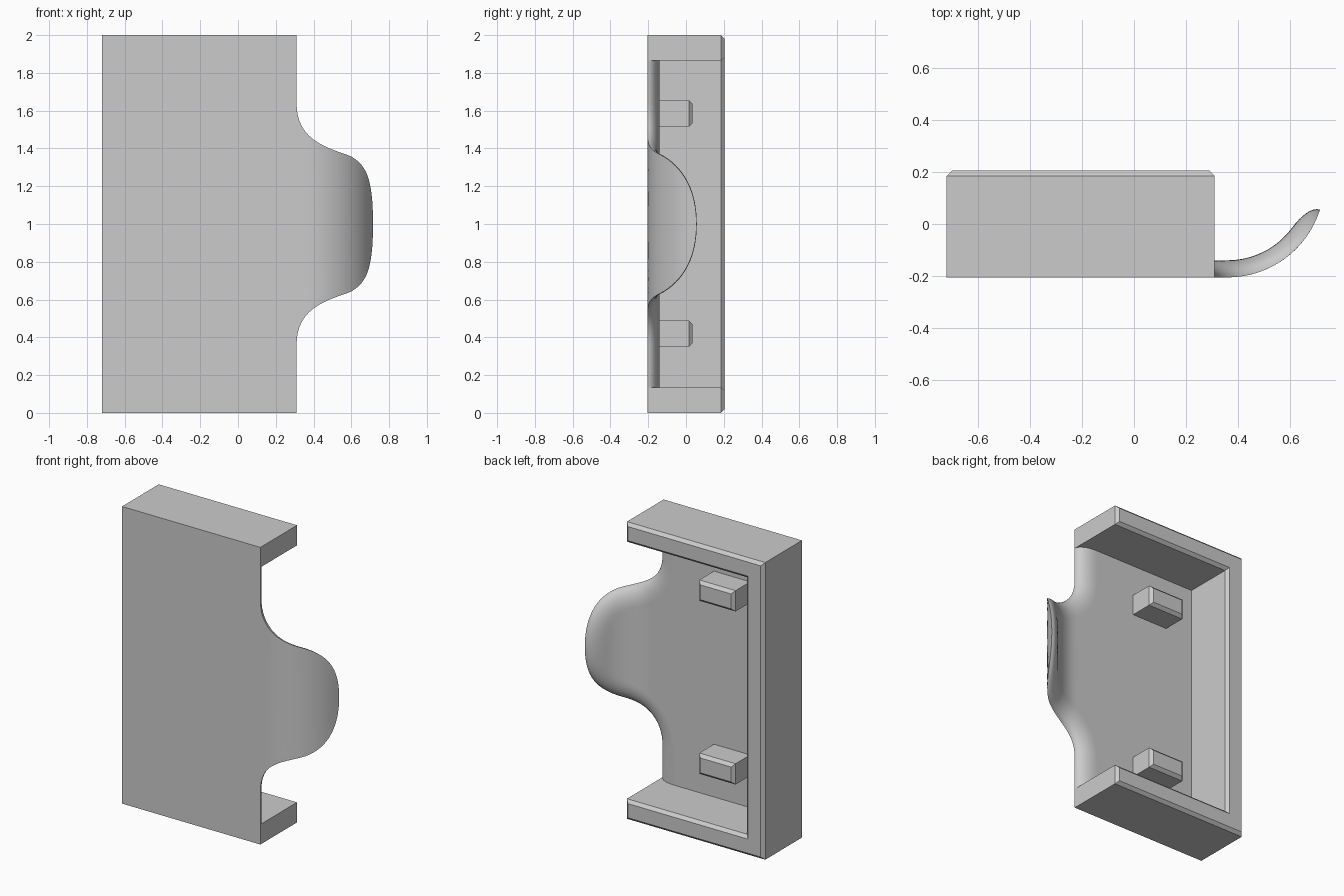
import bpy, bmesh, math
from mathutils import Vector
from mathutils.geometry import interpolate_bezier

cube = bpy.data.objects.get("Cube")
if cube:
    bpy.data.objects.remove(cube, do_unlink=True)

grey = bpy.data.materials.new("plain_grey")
grey.use_nodes = True
colour = (0.6, 0.6, 0.6, 1)
grey.diffuse_color = colour
grey.node_tree.nodes["Principled BSDF"].inputs["Base Color"].default_value = colour

LEFT, RIGHT, FRONT, BACK, HEIGHT = -0.72, 0.31, -0.205, 0.205, 2.0
WALL, PLATE, CHAMFER = 0.135, 0.065, 0.02
ROUND = 0.12                     # width of the rounded rim of the plate
FLAT, RADIUS = 0.05, 0.372       # flat length before the curl, curl radius


def finish(bm, name):
    bmesh.ops.recalc_face_normals(bm, faces=bm.faces)
    mesh = bpy.data.meshes.new(name)
    bm.to_mesh(mesh)
    bm.free()
    mesh.materials.append(grey)
    obj = bpy.data.objects.new(name, mesh)
    bpy.context.collection.objects.link(obj)
    return obj


def chamfered_prism(name, outline, front, back):
    """Extrude an x-z outline along y and chamfer its back edges."""
    bm = bmesh.new()
    face = bm.faces.new([bm.verts.new((x, front, z)) for x, z in outline])
    ext = bmesh.ops.extrude_face_region(bm, geom=[face])["geom"]
    verts = [g for g in ext if isinstance(g, bmesh.types.BMVert)]
    bmesh.ops.translate(bm, verts=verts, vec=(0, back - front, 0))
    rim = [e for e in bm.edges if all(v.co.y > back - 1e-4 for v in e.verts)]
    bmesh.ops.bevel(bm, geom=rim, offset=CHAMFER, segments=1, affect='EDGES')
    return finish(bm, name)


# Three-sided wall
inner = LEFT + WALL
chamfered_prism("wall_frame", [
    (LEFT, 0), (RIGHT, 0), (RIGHT, WALL), (inner, WALL),
    (inner, HEIGHT - WALL), (RIGHT, HEIGHT - WALL), (RIGHT, HEIGHT), (LEFT, HEIGHT)],
    FRONT, BACK)

# Two pegs on the inside of the plate
for name, z in (("lower_peg", 0.35), ("upper_peg", 1.515)):
    chamfered_prism(name, [(-0.38, z), (-0.11, z), (-0.11, z + 0.14), (-0.38, z + 0.14)],
                    FRONT + PLATE - 0.01, 0.035)


def curl(u, depth, z):
    """Bend the flat pattern: u runs along the plate, depth goes inward."""
    if u <= FLAT:
        return (RIGHT + u, FRONT + depth, z)
    a = (u - FLAT) / RADIUS
    r = RADIUS - depth
    return (RIGHT + FLAT + r * math.sin(a), FRONT + RADIUS - r * math.cos(a), z)


# Flat edge of the plate: straight, concave, then the convex tip (upper half)
def bezier(a, b, c, d, n):
    return interpolate_bezier(*[Vector((*p, 0)) for p in (a, b, c, d)], n)


half = bezier((0.521, 1), (0.521, 1.20), (0.43, 1.325), (0.27, 1.37), 20)
half += bezier((0.27, 1.37), (0.12, 1.41), (0, 1.47), (0, 1.64), 16)[1:]
half += [Vector((0, 1.75, 0)), Vector((0, HEIGHT - WALL, 0))]
edge = [Vector((p.x, HEIGHT - p.y, 0)) for p in reversed(half[1:])] + half

# Plate with curled tab and rounded inner rim
bm = bmesh.new()
rows = []
START = inner - RIGHT
COLS, ARC = 16, 8
for i, p in enumerate(edge):
    t = edge[min(i + 1, len(edge) - 1)] - edge[max(i - 1, 0)]
    inward = Vector((-t.y, t.x, 0)).normalized()
    if i in (0, len(edge) - 1):
        inward = Vector((-1, 0, 0))
    q = p + inward * ROUND
    row = [(START, 0, p.y)]
    row += [(-0.2 + (p.x + 0.2) * k / COLS, 0, p.y) for k in range(COLS + 1)]
    for k in range(1, ARC + 1):
        a = math.pi / 2 * k / ARC
        c = p + inward * ROUND * (1 - math.cos(a))
        row.append((c.x, PLATE * math.sin(a), c.y))
    row += [(q.x + (-0.2 - q.x) * k / COLS, PLATE, q.y) for k in range(1, COLS + 1)]
    row.append((START, PLATE, q.y))
    rows.append([bm.verts.new(curl(*c)) for c in row])
for r, s in zip(rows, rows[1:]):
    for k in range(len(r)):
        n = (k + 1) % len(r)
        bm.faces.new((r[k], r[n], s[n], s[k]))
bm.faces.new(rows[0])
bm.faces.new(rows[-1])
plate = finish(bm, "plate_with_curled_tab")

bpy.ops.object.select_all(action='DESELECT')
plate.select_set(True)
bpy.context.view_layer.objects.active = plate
bpy.ops.object.shade_smooth_by_angle(angle=math.radians(35))
